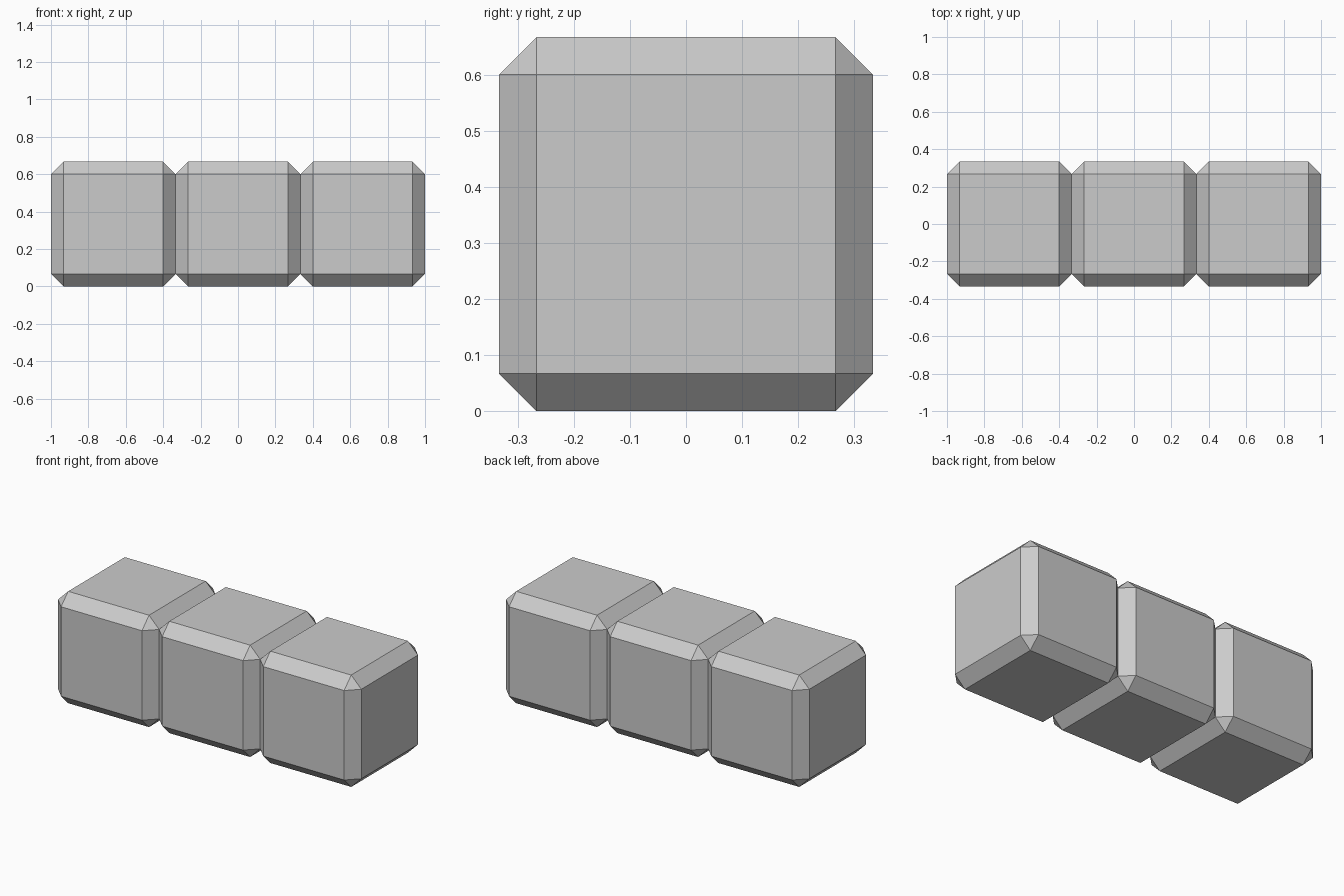
import bpy, bmesh
from mathutils import Matrix, Vector

if "Cube" in bpy.data.objects:
    bpy.data.objects.remove(bpy.data.objects["Cube"])

SIZE = 2 / 3       # edge length of one block
CHAMFER = SIZE / 10


def chamfered_block(name, x):
    bm = bmesh.new()
    bmesh.ops.create_cube(bm, size=SIZE, matrix=Matrix.Translation(Vector((0, 0, SIZE / 2))))
    bmesh.ops.bevel(bm, geom=bm.edges[:], offset=CHAMFER, offset_type='OFFSET',
                    segments=1, profile=0.5, affect='EDGES')
    mesh = bpy.data.meshes.new(name)
    bm.to_mesh(mesh)
    bm.free()
    obj = bpy.data.objects.new(name, mesh)
    obj.location.x = x
    bpy.context.collection.objects.link(obj)


# Row of three touching blocks
for name, i in (("left_block", -1), ("middle_block", 0), ("right_block", 1)):
    chamfered_block(name, i * SIZE)
